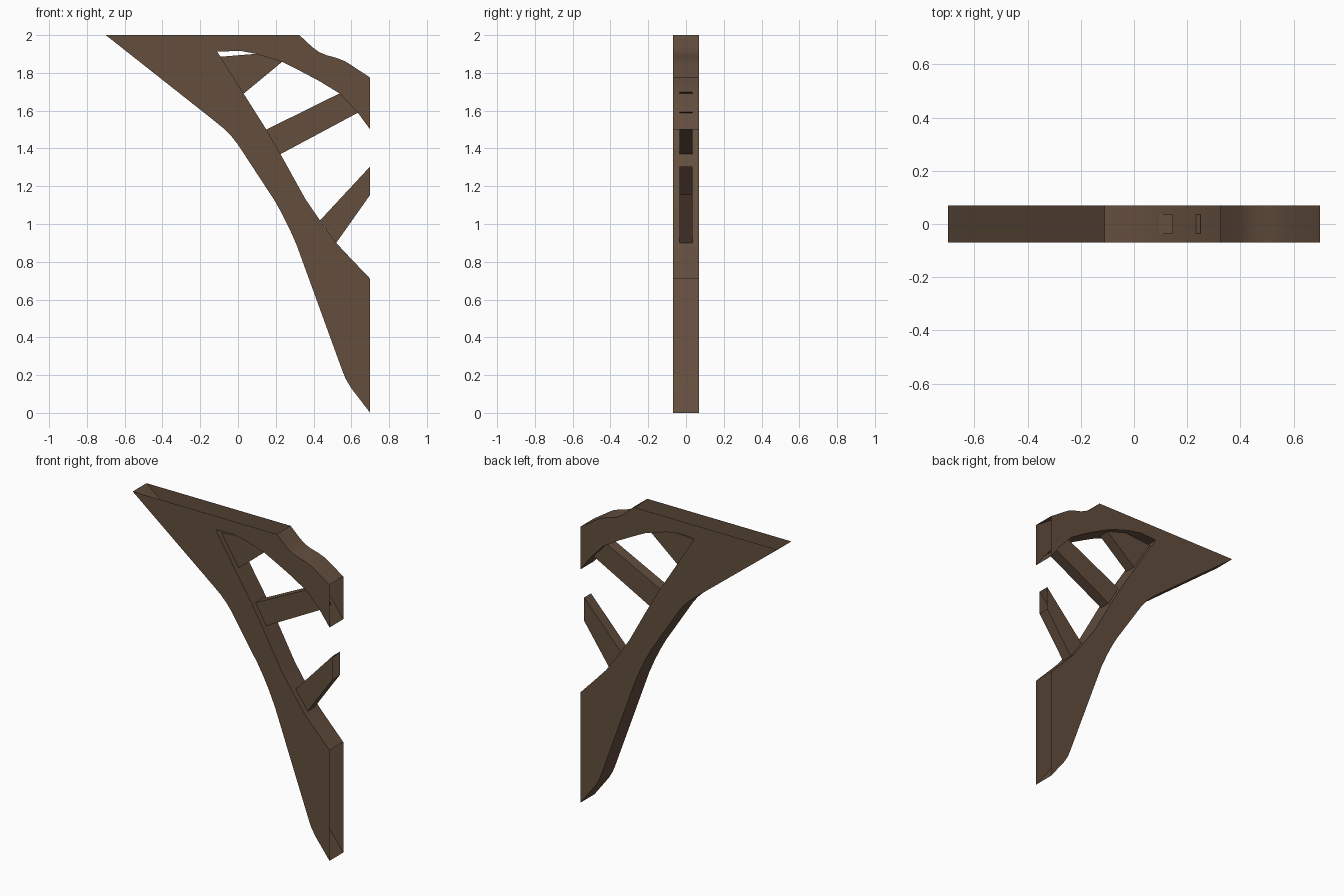
import bpy, bmesh

if "Cube" in bpy.data.objects:
    bpy.data.objects.remove(bpy.data.objects["Cube"])

# One aged-wood colour for everything
wood = bpy.data.materials.new("brown wood")
wood.diffuse_color = (0.125, 0.076, 0.048, 1)
wood.use_nodes = True
wood.node_tree.nodes["Principled BSDF"].inputs["Base Color"].default_value = wood.diffuse_color


def extrude_profile(name, pts, half, open_edges):
    """Plate from an XZ outline; outline edges starting at open_edges get no wall."""
    bm = bmesh.new()
    front = [bm.verts.new((x, -half, z)) for x, z in pts]
    back = [bm.verts.new((x, half, z)) for x, z in pts]
    bm.faces.new(front)
    bm.faces.new(back[::-1])
    n = len(pts)
    for i in range(n):
        if pts[i] not in open_edges:
            j = (i + 1) % n
            bm.faces.new((front[j], front[i], back[i], back[j]))
    me = bpy.data.meshes.new(name)
    bm.to_mesh(me)
    bm.free()
    me.materials.append(wood)
    ob = bpy.data.objects.new(name, me)
    bpy.context.collection.objects.link(ob)
    bpy.ops.object.select_all(action='DESELECT')
    ob.select_set(True)
    bpy.context.view_layer.objects.active = ob
    bpy.ops.object.shade_smooth_by_angle(angle=0.5)
    return ob


# Curved bracket frame, counter-clockwise seen from the front
outer_leg = [(-0.7, 2), (-0.13, 1.55), (-0.075, 1.505), (-0.035, 1.465), (0, 1.42),
             (0.19, 1.13), (0.23, 1.06), (0.27, 0.98), (0.31, 0.89),
             (0.55, 0.23), (0.57, 0.18), (0.6, 0.13), (0.7, 0)]
inner_leg = [(0.7, 0.71), (0.59, 0.825), (0.52, 0.9), (0.43, 1.025), (0.355, 1.135),
             (0.225, 1.37), (0.15, 1.5), (0.03, 1.69), (-0.11, 1.912)]
arch_under = [(0.01, 1.917), (0.09, 1.902), (0.235, 1.858), (0.33, 1.81), (0.43, 1.757),
              (0.54, 1.69), (0.635, 1.588), (0.7, 1.5)]
arch_top = [(0.7, 1.775), (0.57, 1.86), (0.52, 1.88), (0.47, 1.893), (0.43, 1.91),
            (0.395, 1.935), (0.325, 2)]
# The wall-side ends and the top are open
extrude_profile("bracket_frame", outer_leg + inner_leg + arch_under + arch_top, 0.07,
                {(0.7, 0), (0.7, 1.5), (0.325, 2)})

# Thinner struts with open ends: lower start, lower end, upper end, upper start
struts = {
    "upper_strut": [(0.03, 1.69), (0.25, 1.872), (0.145, 1.905), (-0.1, 1.885)],
    "middle_strut": [(0.225, 1.37), (0.64, 1.592), (0.555, 1.70), (0.15, 1.5)],
    "lower_strut": [(0.52, 0.9), (0.7, 1.155), (0.7, 1.305), (0.435, 1.02)],
}
for name, pts in struts.items():
    extrude_profile(name, pts, 0.035, {pts[1], pts[3]})
